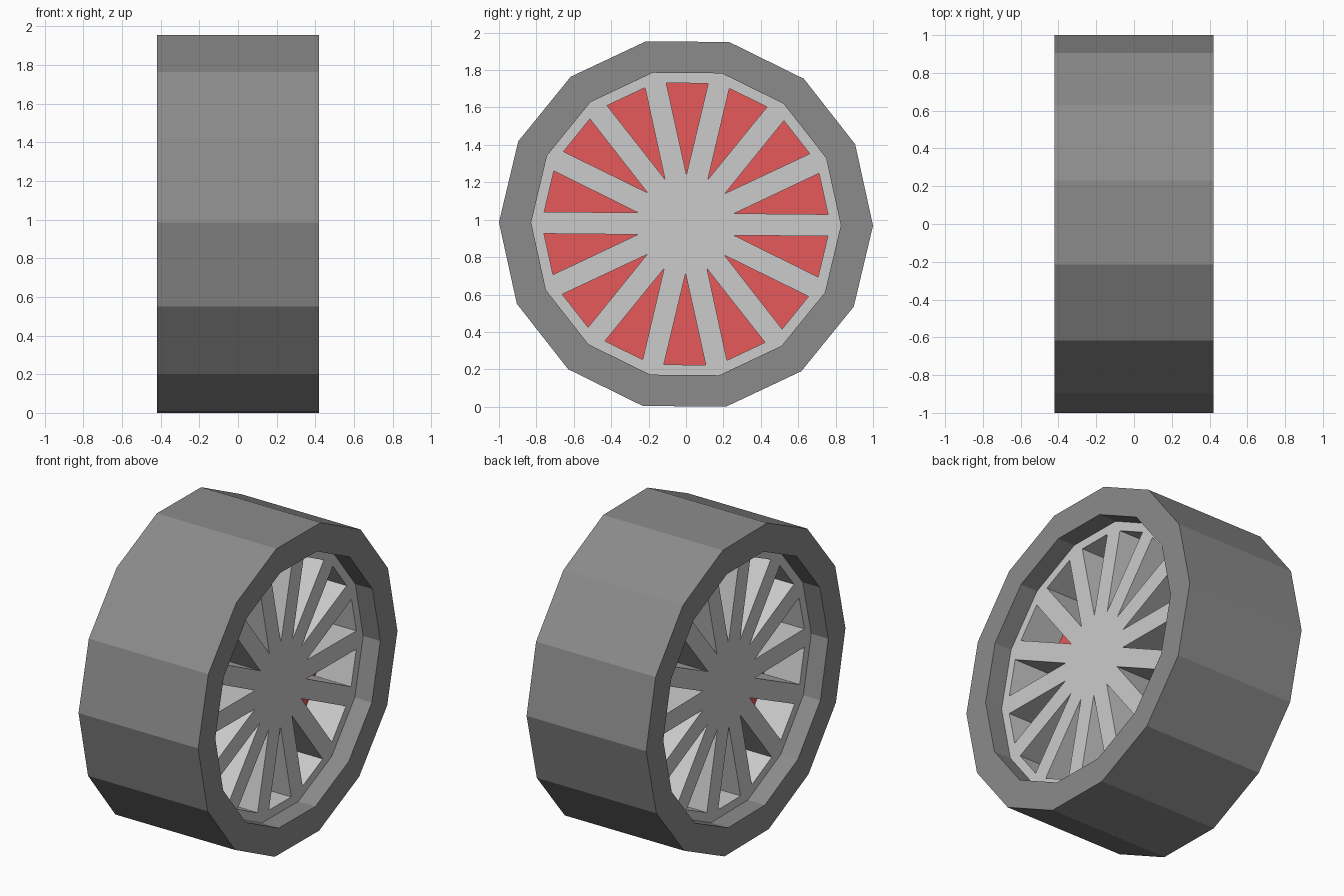
import bpy, bmesh
from math import sin, cos, tau, radians

if "Cube" in bpy.data.objects:
    bpy.data.objects.remove(bpy.data.objects["Cube"])

N = 14                    # sides of the wheel and number of spoke openings
CZ = 0.977                # axle height
TILT = radians(-0.5)      # slight roll of the wheel
HALF_W, FACE_X, FLOOR_X = 0.42, 0.30, 0.05
R_TYRE, R_RIM = 1.0, 0.828


def material(name, rgb):
    m = bpy.data.materials.new(name)
    m.diffuse_color = (*rgb, 1)
    m.use_nodes = True
    m.node_tree.nodes["Principled BSDF"].inputs["Base Color"].default_value = m.diffuse_color
    return m


def polar(x, r, a):
    return (x, r * cos(a + TILT), CZ + r * sin(a + TILT))


def finish(bm, name, mat=None):
    bmesh.ops.recalc_face_normals(bm, faces=bm.faces)
    me = bpy.data.meshes.new(name)
    bm.to_mesh(me)
    bm.free()
    ob = bpy.data.objects.new(name, me)
    bpy.context.collection.objects.link(ob)
    if mat:
        me.materials.append(mat)
    return ob


def ring(bm, x, r):
    return [bm.verts.new(polar(x, r, tau * i / N)) for i in range(N)]


def bridge(bm, a, b):
    for i in range(N):
        j = (i + 1) % N
        bm.faces.new((a[i], a[j], b[j], b[i]))


# Tyre: a square-section ring
bm = bmesh.new()
loops = [ring(bm, x, r) for x, r in ((-HALF_W, R_RIM), (-HALF_W, R_TYRE),
                                     (HALF_W, R_TYRE), (HALF_W, R_RIM))]
for k in range(4):
    bridge(bm, loops[k], loops[(k + 1) % 4])
finish(bm, "tyre", material("dark_rubber", (0.26, 0.26, 0.26)))

# Rim: spoked face on each side with deep wedge-shaped openings
bm = bmesh.new()
for s in (1, -1):
    outer = ring(bm, s * FACE_X, R_RIM)
    front, back = [], []
    for i in range(N):
        mid = tau * (i + 0.5) / N
        wedge = ((0.761, -0.148), (0.761, 0.148), (0.264, 0))
        front.append([bm.verts.new(polar(s * FACE_X, r, mid + a)) for r, a in wedge])
        back.append([bm.verts.new(polar(s * FLOOR_X, r, mid + a)) for r, a in wedge])
    for i in range(N):
        a, b, t = front[i]
        _, pb, pt = front[i - 1]
        bm.faces.new((outer[i], outer[(i + 1) % N], b, a))    # rim edge
        bm.faces.new((outer[i], a, t, pt, pb))                # spoke
        for k in range(3):                                    # opening walls
            j = (k + 1) % 3
            bm.faces.new((front[i][k], front[i][j], back[i][j], back[i][k]))
    bm.faces.new([f[2] for f in front])                       # hub
    if s == 1:
        first = outer
bridge(bm, first, outer)
finish(bm, "spoked_rim")

# Red disc at the bottom of the openings
bm = bmesh.new()
left, right = ring(bm, -FLOOR_X, 0.80), ring(bm, FLOOR_X, 0.80)
bridge(bm, left, right)
bm.faces.new(left)
bm.faces.new(right)
finish(bm, "inner_disc", material("red", (0.8, 0.1, 0.1)))
